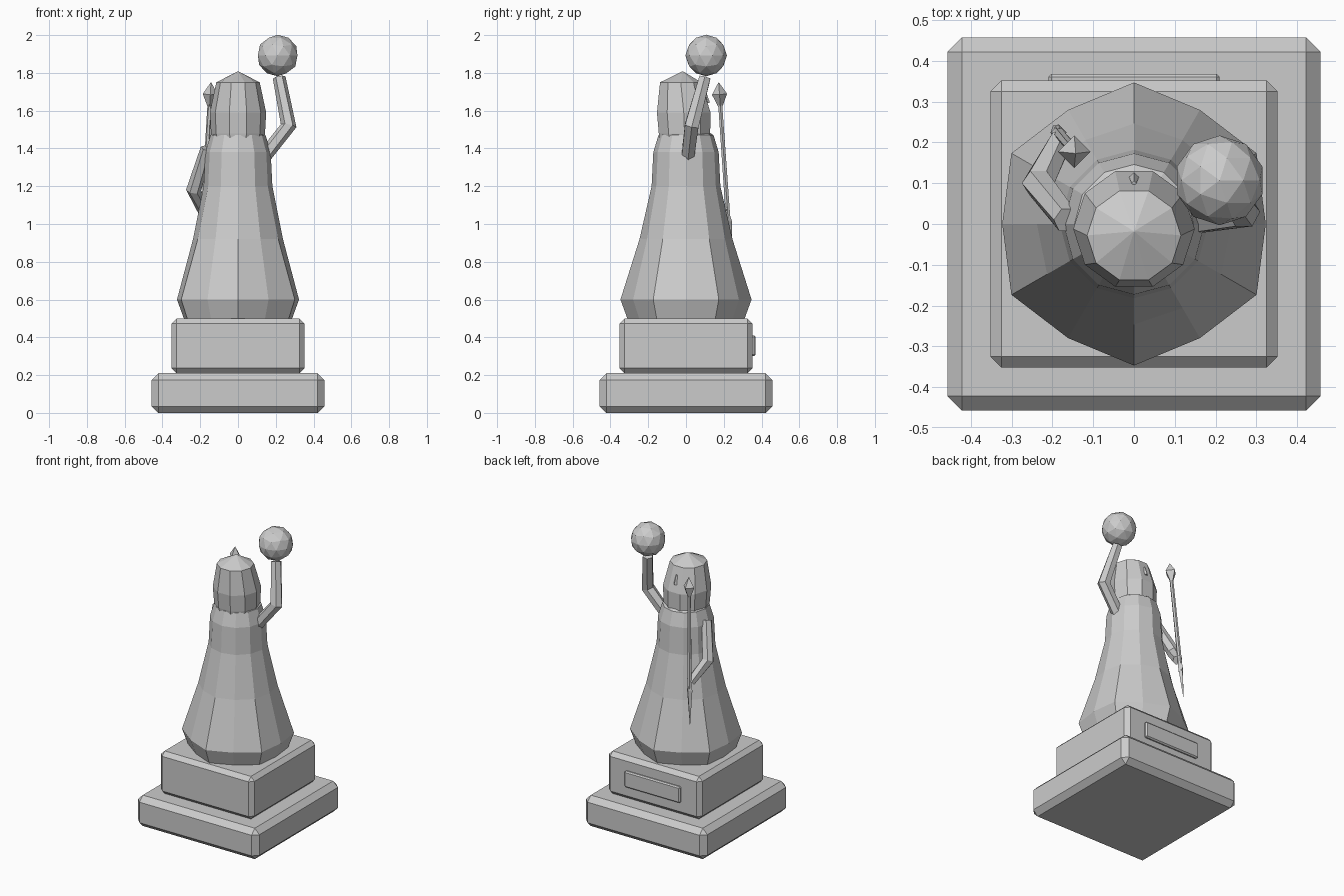
import bpy, bmesh
from math import cos, sin, pi
from mathutils import Vector

if "Cube" in bpy.data.objects:
    bpy.data.objects.remove(bpy.data.objects["Cube"])

stone = bpy.data.materials.new("grey_stone")
stone.use_nodes = True
stone.diffuse_color = (0.6, 0.6, 0.6, 1)
stone.node_tree.nodes["Principled BSDF"].inputs["Base Color"].default_value = (0.6, 0.6, 0.6, 1)


def finish(name, bm):
    bmesh.ops.recalc_face_normals(bm, faces=bm.faces)
    mesh = bpy.data.meshes.new(name)
    bm.to_mesh(mesh)
    bm.free()
    mesh.materials.append(stone)
    obj = bpy.data.objects.new(name, mesh)
    bpy.context.collection.objects.link(obj)
    return obj


def block(name, centre, size, bevel):
    bm = bmesh.new()
    bmesh.ops.create_cube(bm, size=1)
    for v in bm.verts:
        v.co = Vector(centre) + v.co * Vector(size)
    bmesh.ops.bevel(bm, geom=bm.edges[:], offset=bevel, segments=1, affect='EDGES')
    return finish(name, bm)


def skin(bm, rings):
    """Join rings of points into a closed tube and return the side faces."""
    loops = [[bm.verts.new(p) for p in ring] for ring in rings]
    n = len(loops[0])
    sides = [[bm.faces.new((a[i], a[(i + 1) % n], b[(i + 1) % n], b[i])) for i in range(n)]
             for a, b in zip(loops, loops[1:])]
    bm.faces.new(loops[0][::-1])
    bm.faces.new(loops[-1])
    return sides


def tube(name, points, radii, sides=6):
    """A faceted tube along a path, with a radius at each point."""
    pts = [Vector(p) for p in points]
    bm = bmesh.new()
    rings = []
    for i, p in enumerate(pts):
        d = (pts[min(i + 1, len(pts) - 1)] - pts[max(i - 1, 0)]).normalized()
        u = d.cross(Vector((0, 1, 0))).normalized()
        w = d.cross(u)
        rings.append([p + radii[i] * (cos(2 * pi * k / sides) * u + sin(2 * pi * k / sides) * w)
                      for k in range(sides)])
    skin(bm, rings)
    return finish(name, bm)


# Stepped plinth and plaque
block("plinth_base", (0, 0, 0.105), (0.914, 0.914, 0.21), 0.035)
block("plinth_upper", (0, 0, 0.355), (0.704, 0.704, 0.29), 0.027)
block("plaque", (0, 0.35, 0.355), (0.42, 0.036, 0.11), 0.008)

# Robe: height, radius and depth of the folds
bm = bmesh.new()
skin(bm, [[(( r - fold * (-1) ** k) * cos(k * pi / 6), (r - fold * (-1) ** k) * sin(k * pi / 6), z)
           for k in range(12)]
          for z, r, fold in ((0.49, 0.295, 0.012), (0.6, 0.335, 0.012), (0.92, 0.242, 0.004),
                             (1.2, 0.182, 0), (1.38, 0.173, 0), (1.47, 0.146, 0), (1.5, 0.1, 0))])
finish("robe", bm)

# Hooded head with a shallow face opening
bm = bmesh.new()
sides = skin(bm, [[(r * cos(k * pi / 5), y + r * sin(k * pi / 5), z) for k in range(10)]
                  for z, r, y in ((1.42, 0.134, -0.005), (1.48, 0.143, -0.008), (1.59, 0.149, -0.012),
                                  (1.75, 0.115, -0.028), (1.808, 0.002, -0.018))])
bmesh.ops.inset_individual(bm, faces=[sides[2][2]], thickness=0.012, depth=-0.012)
finish("hooded_head", bm)
tube("nose", [(0, 0.1, 1.7), (0, 0.115, 1.64)], [0.006, 0.012], 4)

# Raised left arm holding a globe
tube("left_arm", [(0.14, 0.01, 1.36), (0.268, 0.03, 1.52), (0.218, 0.1, 1.775)],
     [0.038, 0.042, 0.034])
bm = bmesh.new()
bmesh.ops.create_icosphere(bm, subdivisions=2, radius=0.11)
bmesh.ops.translate(bm, verts=bm.verts, vec=(0.21, 0.107, 1.892))
finish("globe", bm)

# Lowered right arm gripping a spear
tube("right_arm", [(-0.165, 0.01, 1.4), (-0.235, 0.1, 1.18), (-0.178, 0.205, 1.06)],
     [0.033, 0.04, 0.03])
top, foot = Vector((-0.143, 0.173, 1.75)), Vector((-0.198, 0.24, 0.78))


def on_spear(t):
    return top.lerp(foot, t)


tube("spear_shaft", [on_spear(0.1), on_spear(0.8)], [0.012, 0.014])
tube("spear_head", [on_spear(t) for t in (0, 0.065, 0.14)], [0.001, 0.04, 0.008], 4)
tube("spear_foot", [on_spear(t) for t in (0.72, 0.76, 1)], [0.01, 0.02, 0.001], 4)
